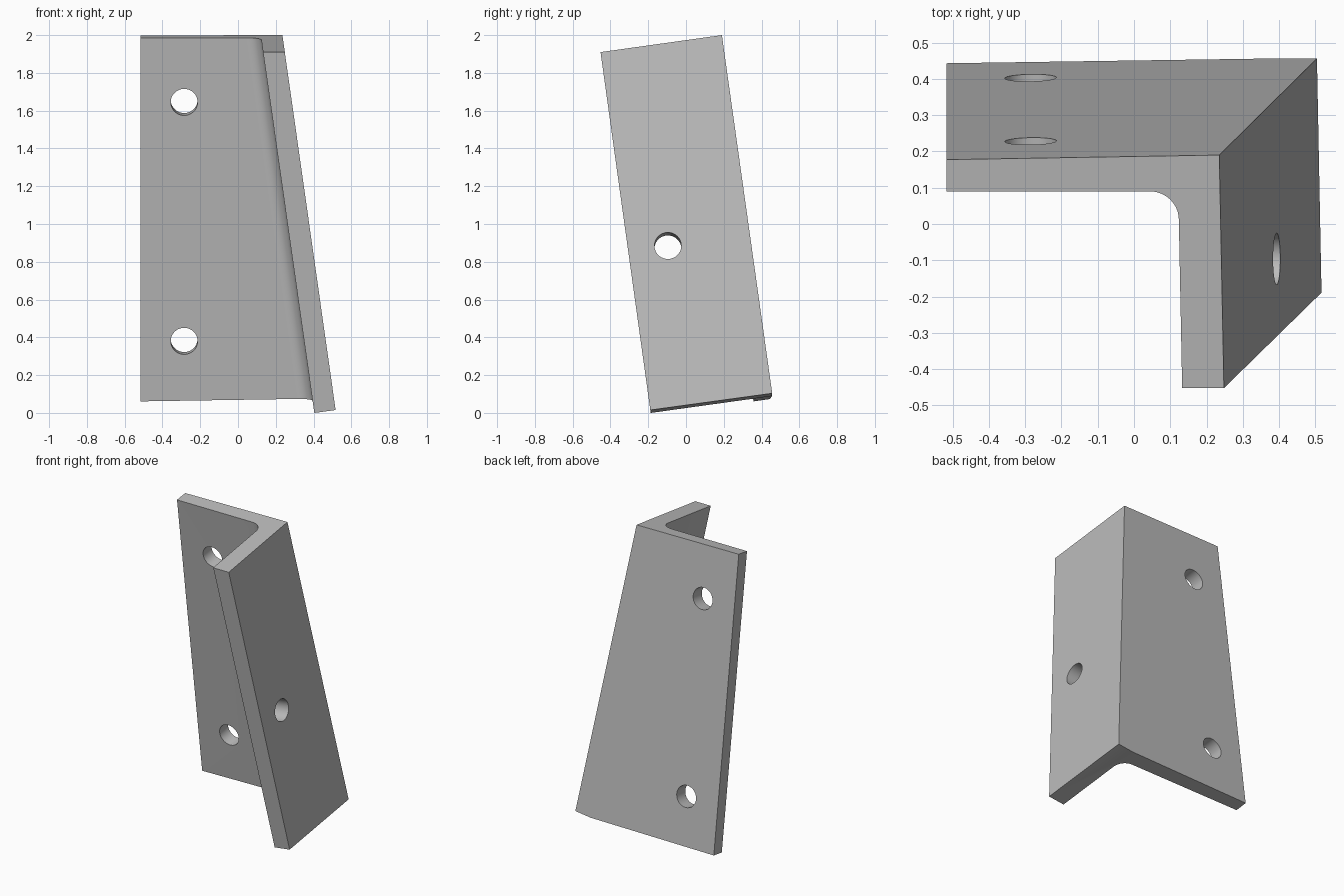
import bpy, bmesh, math
from mathutils import Vector

cube = bpy.data.objects.get("Cube")
if cube:
    bpy.data.objects.remove(cube, do_unlink=True)

steel = bpy.data.materials.new("plain_grey")
steel.use_nodes = True
grey = (0.5, 0.5, 0.5, 1)
steel.diffuse_color = grey
steel.node_tree.nodes["Principled BSDF"].inputs["Base Color"].default_value = grey

LEAN_X, LEAN_Y = 0.142, 0.139   # lean of the two flanges per unit of drop
LEFT, FILLET, STEPS = -0.517, 0.078, 12


def section(z):
    """Outline of the angle section at height z, plus the index of the kink points."""
    drop = 2 - z
    inner_x, outer_x = 0.12 + LEAN_X * drop, 0.235 + LEAN_X * drop
    inner_y, front_y = 0.088 + LEAN_Y * drop, -0.465 + LEAN_Y * drop

    def back_y(x):
        return 0.19 + 0.0172 * (x - 0.235) + 0.138 * drop

    pts = [(LEFT, back_y(LEFT)), (LEFT, inner_y)]
    for i in range(STEPS + 1):
        a = math.pi / 2 * (1 - i / STEPS)
        pts.append((inner_x - FILLET + FILLET * math.cos(a),
                    inner_y - FILLET + FILLET * math.sin(a)))
    pts += [(inner_x, front_y), (outer_x, front_y),
            (outer_x, back_y(outer_x)), (inner_x, back_y(inner_x))]
    return pts


def top_plane(x, y):
    return 2 + 0.14 * (y - 0.19)


def bottom_plane(x, y):
    kink = 0.402
    return (0.09 + 0.14 * (y - 0.46) + 0.14 * max(x - kink, 0)
            + 0.016 * min(x - kink, 0))


def trimmed_ring(plane, z):
    """Slide every outline point along its edge until it meets the cutting plane."""
    ring = []
    for i in range(len(section(z))):
        h = z
        for _ in range(12):
            x, y = section(h)[i]
            h = plane(x, y)
        ring.append(Vector((x, y, h)))
    return ring


# Leaning angle bracket with obliquely trimmed ends
bm = bmesh.new()
top = [bm.verts.new(p) for p in trimmed_ring(top_plane, 2)]
low = [bm.verts.new(p) for p in trimmed_ring(bottom_plane, 0)]
n = len(top)
for i in range(n):
    j = (i + 1) % n
    bm.faces.new((top[i], top[j], low[j], low[i]))
bend = STEPS + 2
for ring in (top, low):
    bm.faces.new(ring[:bend + 1] + [ring[-1]])
    bm.faces.new(ring[bend:])
bmesh.ops.recalc_face_normals(bm, faces=bm.faces)
mesh = bpy.data.meshes.new("angle_bracket")
bm.to_mesh(mesh)
bm.free()
bracket = bpy.data.objects.new("angle_bracket", mesh)
bpy.context.collection.objects.link(bracket)
mesh.materials.append(steel)

# Bolt holes drilled square to each flange
back_axis, side_axis = Vector((0, 1, LEAN_Y)), Vector((1, 0, LEAN_X))
holes = [("upper_back_hole", (-0.285, 0.137, 1.645), back_axis),
         ("lower_back_hole", (-0.285, 0.313, 0.38), back_axis),
         ("side_hole", (0.393, -0.096, 0.885), side_axis)]
cutters = []
for name, centre, axis in holes:
    bpy.ops.mesh.primitive_cylinder_add(vertices=48, radius=0.071, depth=0.4, location=centre)
    cutter = bpy.context.object
    cutter.name = name + "_cutter"
    cutter.rotation_euler = axis.to_track_quat('Z', 'Y').to_euler()
    cutter.data.materials.append(steel)
    cutter.hide_render = True
    cut = bracket.modifiers.new(name, 'BOOLEAN')
    cut.operation, cut.solver, cut.object = 'DIFFERENCE', 'EXACT', cutter
    cutters.append(cutter)

bpy.ops.object.select_all(action='DESELECT')
bracket.select_set(True)
bpy.context.view_layer.objects.active = bracket
for name, _, _ in holes:
    bpy.ops.object.modifier_apply(modifier=name)
for cutter in cutters:
    bpy.data.objects.remove(cutter, do_unlink=True)
bpy.ops.object.shade_smooth_by_angle(angle=math.radians(30))
